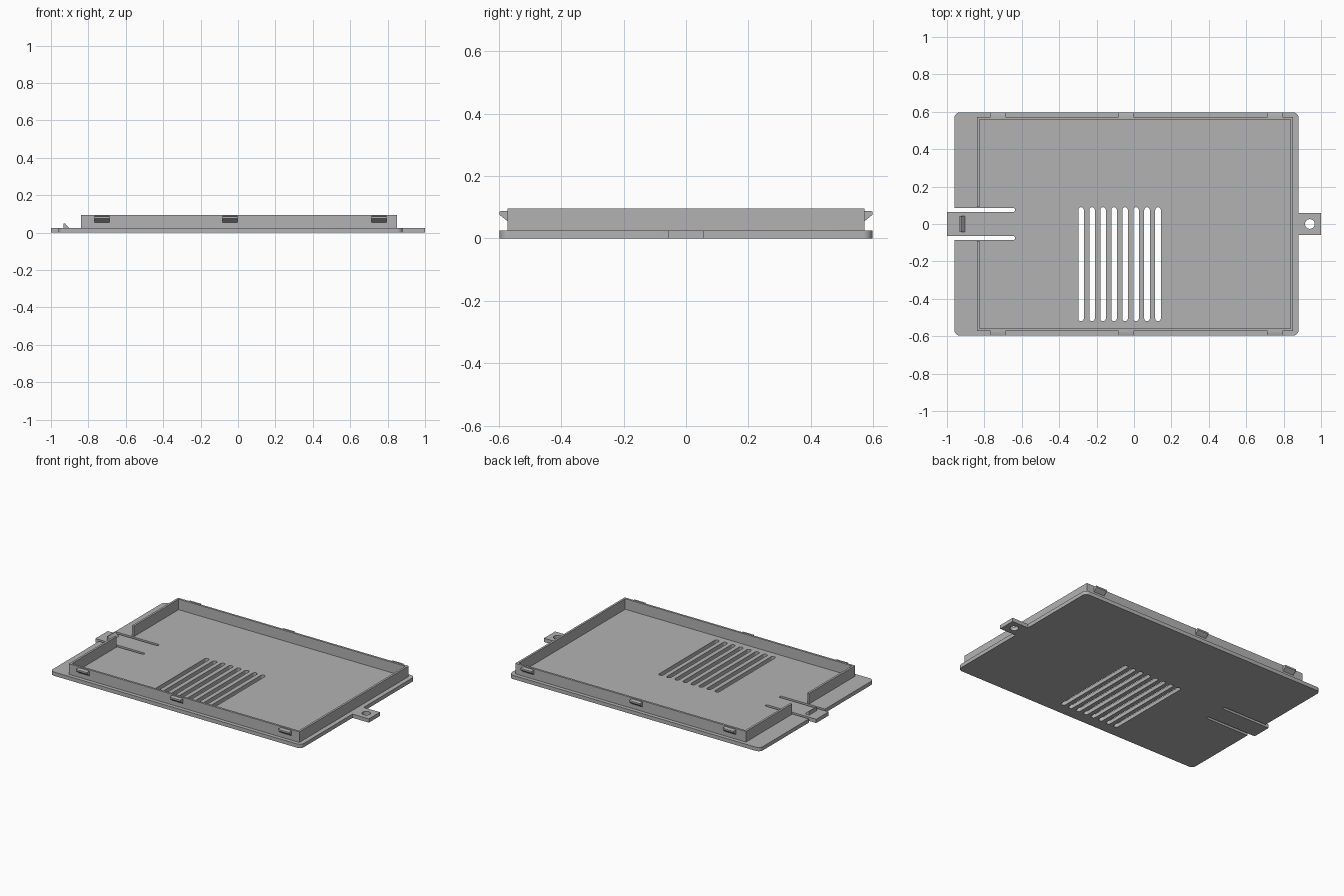
import bpy, bmesh, math
from mathutils import Matrix

cube = bpy.data.objects.get("Cube")
if cube:
    bpy.data.objects.remove(cube, do_unlink=True)

grey = bpy.data.materials.new("plastic grey")
grey.use_nodes = True
GREY = (0.45, 0.45, 0.45, 1)
grey.diffuse_color = GREY
grey.node_tree.nodes["Principled BSDF"].inputs["Base Color"].default_value = GREY


def arc(cx, cy, r, start, end, n=8):
    angles = [math.radians(start + (end - start) * i / n) for i in range(n + 1)]
    return [(cx + r * math.cos(a), cy + r * math.sin(a)) for a in angles]


def prism(name, loops, low, high, matrix=Matrix()):
    """Extrude a flat outline with optional holes from low to high."""
    curve = bpy.data.curves.new(name, "CURVE")
    curve.dimensions = "2D"
    curve.fill_mode = "BOTH"
    curve.extrude = (high - low) / 2
    for loop in loops:
        spline = curve.splines.new("POLY")
        spline.points.add(len(loop) - 1)
        for point, (x, y) in zip(spline.points, loop):
            point.co = (x, y, 0, 1)
        spline.use_cyclic_u = True
    temp = bpy.data.objects.new("temp", curve)
    bpy.context.collection.objects.link(temp)
    graph = bpy.context.evaluated_depsgraph_get()
    mesh = bpy.data.meshes.new_from_object(temp.evaluated_get(graph))
    bpy.data.objects.remove(temp, do_unlink=True)
    bpy.data.curves.remove(curve)

    mesh.transform(matrix @ Matrix.Translation((0, 0, (low + high) / 2)))
    bm = bmesh.new()
    bm.from_mesh(mesh)
    bmesh.ops.remove_doubles(bm, verts=bm.verts, dist=1e-5)
    bmesh.ops.recalc_face_normals(bm, faces=bm.faces)
    bm.to_mesh(mesh)
    bm.free()
    mesh.name = name
    mesh.materials.clear()
    mesh.materials.append(grey)
    obj = bpy.data.objects.new(name, mesh)
    bpy.context.collection.objects.link(obj)
    bpy.ops.object.select_all(action="DESELECT")
    obj.select_set(True)
    bpy.context.view_layer.objects.active = obj
    bpy.ops.object.shade_smooth_by_angle(angle=math.radians(30))
    return obj


# Plate with screw tab, flexible latch tongue, vents and screw hole
L, R, W, T = -0.96, 0.88, 0.597, 0.025
c = 0.03
outline = (arc(L + c, -W + c, c, 180, 270) + arc(R - c, -W + c, c, 270, 360)
           + [(R, -0.058), (1, -0.058), (1, 0.058), (R, 0.058)]
           + arc(R - c, W - c, c, 0, 90) + arc(L + c, W - c, c, 90, 180)
           + [(L, 0.085)] + arc(-0.645, 0.075, 0.01, 90, -90)
           + [(-1, 0.065), (-1, -0.065)] + arc(-0.645, -0.075, 0.01, 90, -90)
           + [(L, -0.085)])
holes = [arc(0.94, 0, 0.026, 0, 345, 23)]
for i in range(8):
    x = -0.283 + 0.0588 * i
    holes.append(arc(x, 0.075, 0.015, 0, 180) + arc(x, -0.505, 0.015, 180, 360))
prism("base_plate", [outline] + holes, 0, T)

# Upright rim, open around the latch tongue
l, r, w, t, gap, top = -0.84, 0.85, 0.572, 0.014, 0.09, 0.095
rim = [(l, gap), (l, w), (r, w), (r, -w), (l, -w), (l, -gap)]
rim += [(l + t, -gap), (l + t, t - w), (r - t, t - w),
        (r - t, w - t), (l + t, w - t), (l + t, gap)]
prism("rim_wall", [rim], T, top)

# Snap clips along both long walls: profile in y and z, swept along x
sweep_x = Matrix(((0, 0, 1, 0), (1, 0, 0, 0), (0, 1, 0, 0), (0, 0, 0, 1)))
for side, label in ((-1, "front"), (1, "back")):
    clip = [(side * y, z) for y, z in
            ((w, 0.055), (W, 0.075), (W, 0.086), (W - 0.004, 0.088), (w, 0.088))]
    for x, place in ((-0.728, "right"), (-0.042, "middle"), (0.754, "left")):
        prism(f"{label}_{place}_clip", [clip], x - 0.04, x + 0.04, sweep_x)

# Wedge catch on the tongue: profile in x and z, swept along y
sweep_y = Matrix(((1, 0, 0, 0), (0, 0, 1, 0), (0, 1, 0, 0), (0, 0, 0, 1)))
catch = [(-0.932, T), (-0.932, 0.049), (-0.925, 0.049), (-0.903, T)]
prism("latch_catch", [catch], -0.042, 0.042, sweep_y)
